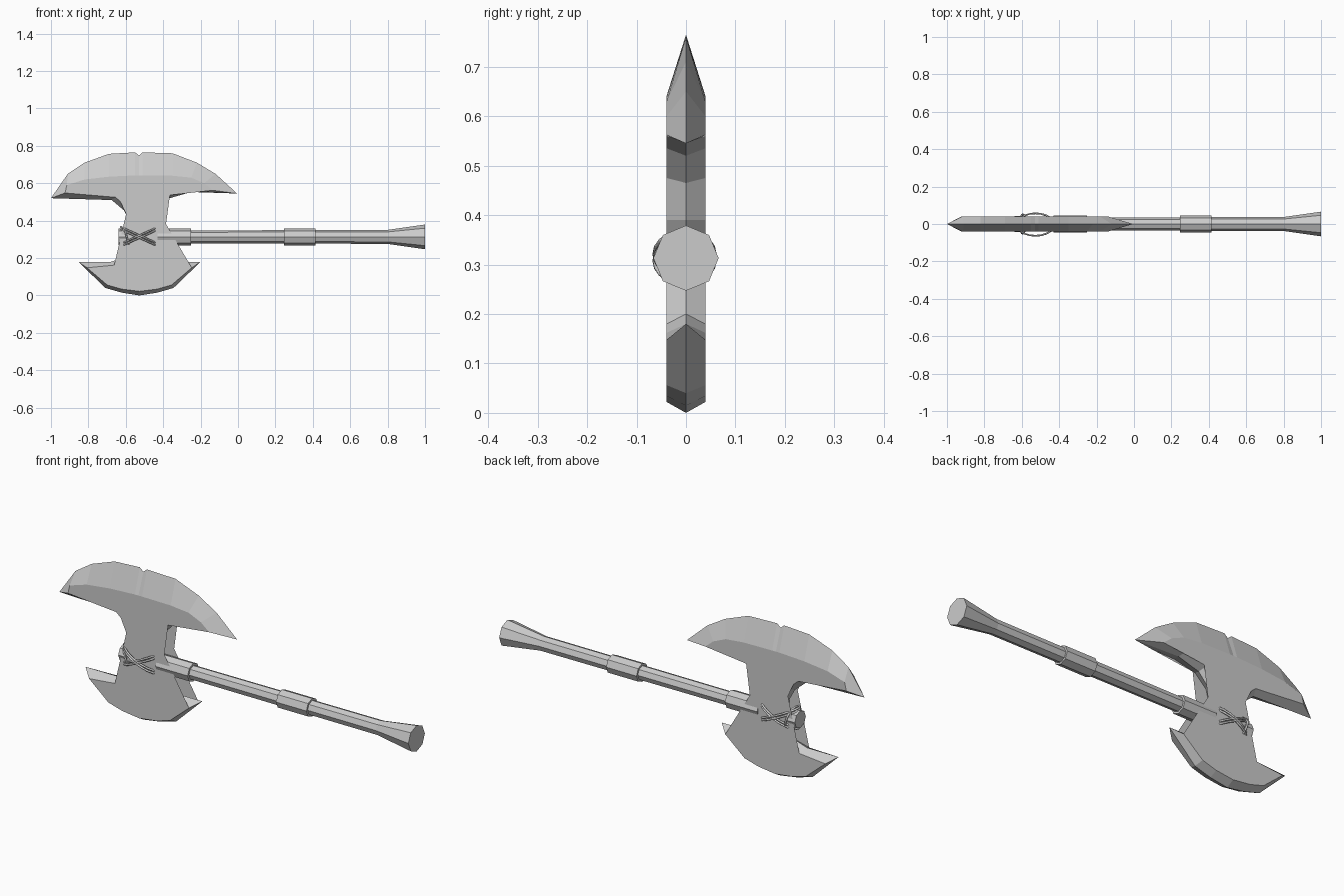
import bpy, bmesh, math
from mathutils import Vector

if "Cube" in bpy.data.objects:
    bpy.data.objects.remove(bpy.data.objects["Cube"])

AXIS_Z = 0.313   # height of the handle axis
NECK_X = -0.527  # centre line of the axe head
HALF_T = 0.039   # half thickness of the head


def finish(name, bm):
    bmesh.ops.recalc_face_normals(bm, faces=bm.faces)
    mesh = bpy.data.meshes.new(name)
    bm.to_mesh(mesh)
    bm.free()
    ob = bpy.data.objects.new(name, mesh)
    bpy.context.collection.objects.link(ob)
    return ob


def octagon_sweep(name, profile):
    """Eight-sided solid along x from (x, radius) pairs."""
    bm = bmesh.new()
    rings = []
    for x, r in profile:
        rings.append([bm.verts.new((x, r * math.sin(k * math.pi / 4),
                                    AXIS_Z + r * math.cos(k * math.pi / 4))) for k in range(8)])
    for a, b in zip(rings, rings[1:]):
        for k in range(8):
            j = (k + 1) % 8
            bm.faces.new((a[k], a[j], b[j], b[k]))
    bm.faces.new(rings[0])
    bm.faces.new(rings[-1])
    return finish(name, bm)


def bevelled_plate(name, pairs):
    """Outer outline at y = 0, inner outline on the front and back faces."""
    bm = bmesh.new()
    edge = [bm.verts.new((p[0], 0, p[1])) for p in pairs]
    for y in (-HALF_T, HALF_T):
        flat = [bm.verts.new((p[2], y, p[3])) for p in pairs]
        for k in range(len(pairs)):
            j = (k + 1) % len(pairs)
            bm.faces.new((edge[k], edge[j], flat[j], flat[k]))
        cap = bm.faces.new(flat)
        bmesh.ops.triangulate(bm, faces=[cap])
    return finish(name, bm)


def cord(name, centre, axis_a, axis_b):
    """Thin closed loop of rope on an ellipse."""
    cu = bpy.data.curves.new(name, 'CURVE')
    cu.dimensions = '3D'
    cu.bevel_depth = 0.005
    cu.bevel_resolution = 1
    n = 20
    sp = cu.splines.new('POLY')
    sp.points.add(n - 1)
    for k in range(n):
        t = 2 * math.pi * k / n
        p = Vector(centre) + Vector(axis_a) * math.cos(t) + Vector(axis_b) * math.sin(t)
        sp.points[k].co = (*p, 1)
    sp.use_cyclic_u = True
    ob = bpy.data.objects.new(name, cu)
    bpy.context.collection.objects.link(ob)
    return ob


# Large upper blade: outer x, z then inner x, z, clockwise from the left neck
upper = [
    (-.57, .33, -.55, .33), (-.575, .39, -.552, .39), (-.61, .455, -.585, .465),
    (-.675, .51, -.655, .525), (-1, .52, -.925, .548), (-.91, .65, -.915, .59),
    (-.82, .71, -.82, .62), (-.69, .757, -.69, .635), (-.55, .765, -.55, .642),
    (-.53, .748, -.53, .642), (-.51, .765, -.51, .642), (-.35, .76, -.35, .64),
    (-.22, .71, -.25, .63), (-.12, .65, -.18, .60), (-.005, .545, -.135, .562),
    (-.25, .553, -.26, .56), (-.365, .52, -.378, .535), (-.415, .465, -.44, .475),
    (-.43, .39, -.46, .39), (-.475, .33, -.495, .33),
]
# Small lower blade: right half as offsets from the centre line, then mirrored
half = [
    (.055, .27, .035, .27), (.09, .20, .065, .18), (.152, .18, .135, .162),
    (.327, .18, .28, .148), (.182, .04, .172, .056), (.095, .015, .095, .034),
]
lower = [(NECK_X + a, b, NECK_X + c, d) for a, b, c, d in half]
lower.append((NECK_X, 0, NECK_X, .022))
lower += [(NECK_X - a, b, NECK_X - c, d) for a, b, c, d in reversed(half)]
bevelled_plate("axe_head", upper + lower)

# Handle with flared grip end, and its collars
octagon_sweep("shaft", [(-.62, .034), (.797, .037), (1, .066)])
octagon_sweep("end_cap", [(-.64, .044), (-.595, .044)])
octagon_sweep("head_collar", [(-.43, .046), (-.25, .046)])
octagon_sweep("middle_collar", [(.245, .046), (.415, .046)])

# Crossed rope binding around the neck
for i, s in enumerate((-1, 1)):
    for k, off in enumerate((-.005, .008)):
        cord(f"binding_{i}_{k}", (NECK_X, -.003, AXIS_Z + off),
             (.1, 0, s * .045), (0, .06, 0))
cord("binding_end_loop", (-.595, 0, AXIS_Z), (-.015, 0, .054), (0, .052, 0))
